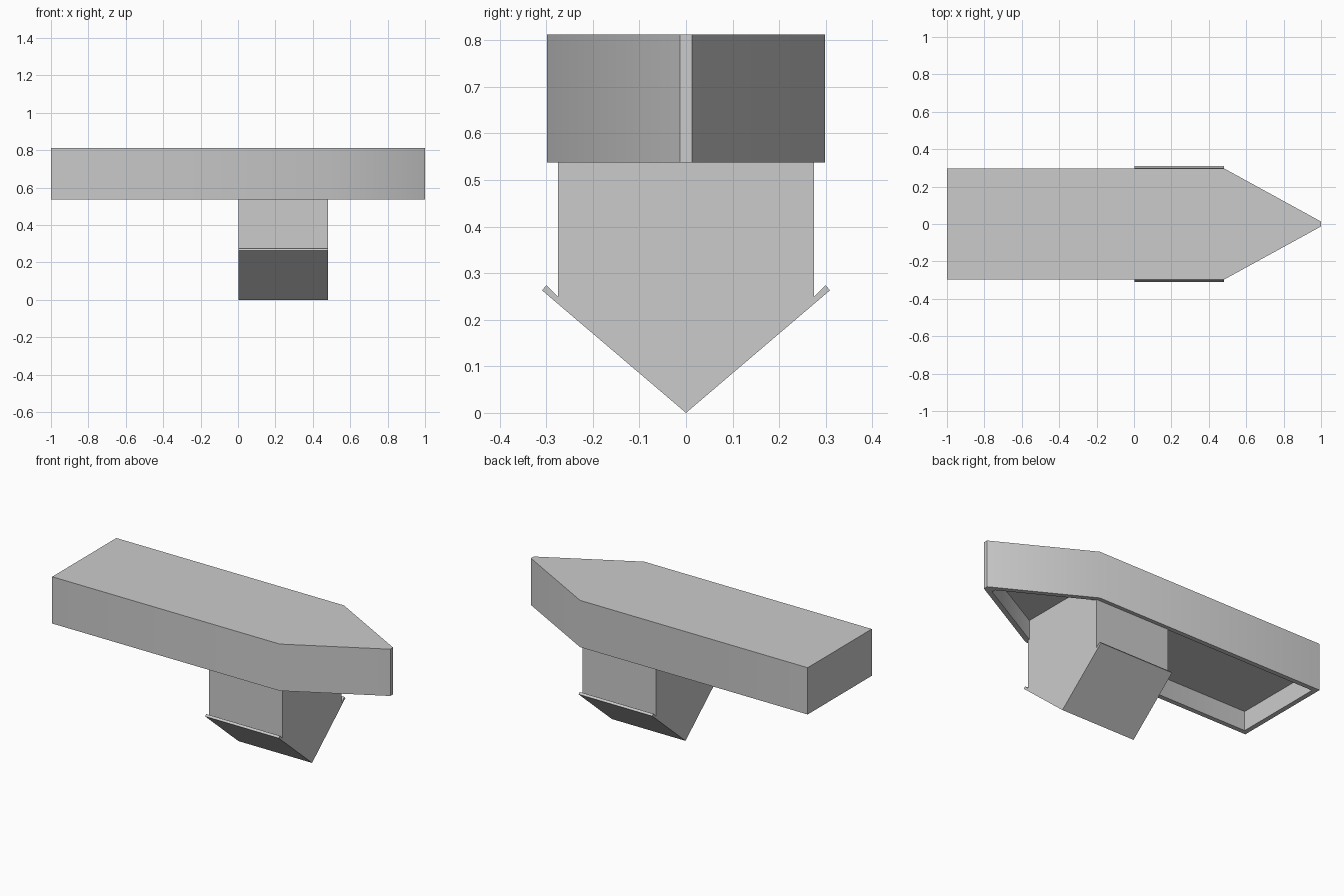
import bpy, bmesh
from math import radians

if "Cube" in bpy.data.objects:
    bpy.data.objects.remove(bpy.data.objects["Cube"])


def mirrored(half):
    """Complete an outline given its +y half."""
    return half + [(a, -b) for a, b in reversed(half) if b > 0]


def loft(name, rings):
    """Skin matching point rings in order and cap both ends."""
    bm = bmesh.new()
    loops = [[bm.verts.new(p) for p in ring] for ring in rings]
    for a, b in zip(loops, loops[1:]):
        for i in range(len(a)):
            j = (i + 1) % len(a)
            bm.faces.new((a[i], a[j], b[j], b[i]))
    bm.faces.new(loops[0])
    bm.faces.new(loops[-1])
    bmesh.ops.recalc_face_normals(bm, faces=bm.faces)
    mesh = bpy.data.meshes.new(name)
    bm.to_mesh(mesh)
    bm.free()
    obj = bpy.data.objects.new(name, mesh)
    bpy.context.collection.objects.link(obj)
    # Soften only the shallow bend at the bow
    bpy.ops.object.select_all(action='DESELECT')
    obj.select_set(True)
    bpy.context.view_layer.objects.active = obj
    bpy.ops.object.shade_smooth_by_angle(angle=radians(30))
    return obj


# Hull: upturned pointed tray, recessed on the underside
RIM_Z, TOP_Z, FLOOR_Z = 0.537, 0.812, 0.65
outline = mirrored([(-1, 0.298), (0.48, 0.298), (1, 0.013)])
recess = mirrored([(-0.972, 0.27), (0.473, 0.27), (0.945, 0.012)])
loft("hull", [[(x, y, z) for x, y in shape] for shape, z in
              ((outline, TOP_Z), (outline, RIM_Z), (recess, RIM_Z), (recess, FLOOR_Z))])

# Cabin: upturned house section with overhanging pitched roof
half = [(FLOOR_Z, 0.275), (0.25, 0.275), (0.274, 0.300), (0.263, 0.309)]
section = half + [(0.0, 0.0)] + [(z, -y) for z, y in reversed(half)]
loft("cabin", [[(x, y, z) for z, y in section] for x in (0.003, 0.482)])
